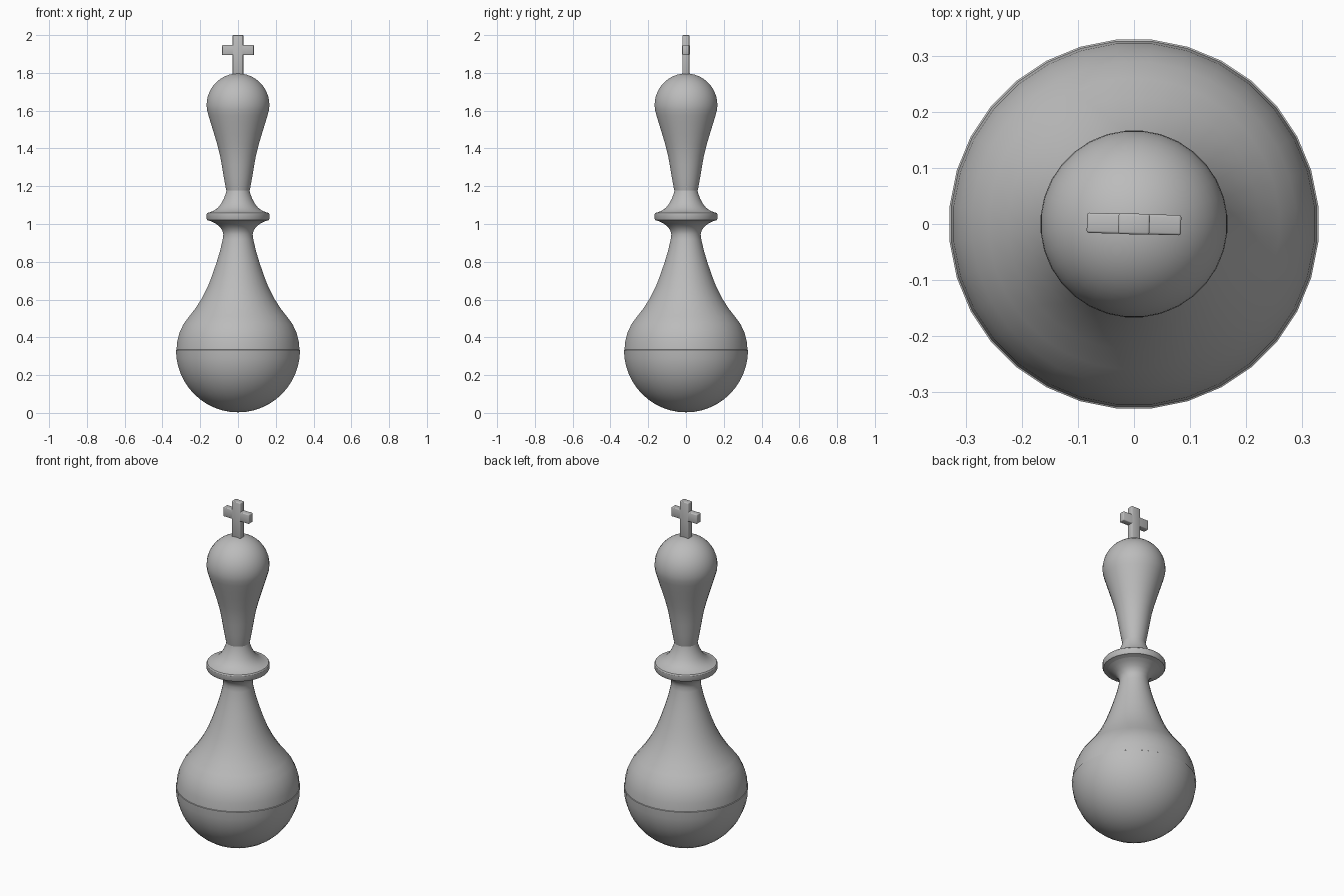
import bpy, bmesh
from math import cos, sin, pi, radians
from mathutils import Matrix

SEGMENTS = 32

if "Cube" in bpy.data.objects:
    bpy.data.objects.remove(bpy.data.objects["Cube"])

grey = bpy.data.materials.new("Plain grey")
grey.use_nodes = True
grey.diffuse_color = (0.5, 0.5, 0.5, 1)
grey.node_tree.nodes["Principled BSDF"].inputs["Base Color"].default_value = (0.5, 0.5, 0.5, 1)


def finish(name, bm, angle=30):
    """Turn a bmesh into a smooth-shaded grey object."""
    bmesh.ops.recalc_face_normals(bm, faces=bm.faces)
    mesh = bpy.data.meshes.new(name)
    bm.to_mesh(mesh)
    bm.free()
    mesh.materials.append(grey)
    obj = bpy.data.objects.new(name, mesh)
    bpy.context.collection.objects.link(obj)
    bpy.ops.object.select_all(action="DESELECT")
    obj.select_set(True)
    bpy.context.view_layer.objects.active = obj
    bpy.ops.object.shade_smooth_by_angle(angle=radians(angle))
    return obj


def lathe(name, profile):
    """Spin a (radius, height) profile around the z axis."""
    bm = bmesh.new()
    verts = [bm.verts.new((r, 0, z)) for r, z in profile]
    edges = [bm.edges.new(pair) for pair in zip(verts, verts[1:])]
    turn = Matrix.Rotation(pi / SEGMENTS, 3, "Z")
    bmesh.ops.rotate(bm, verts=verts, cent=(0, 0, 0), matrix=turn)
    bmesh.ops.spin(bm, geom=verts + edges, cent=(0, 0, 0), axis=(0, 0, 1),
                   angle=2 * pi, steps=SEGMENTS)
    bmesh.ops.remove_doubles(bm, verts=bm.verts, dist=0.0005)
    return finish(name, bm)


def arc(radius, centre, start, end, steps):
    """Profile points on a circle, with angles in degrees above horizontal."""
    angles = [radians(start + (end - start) * i / steps) for i in range(steps + 1)]
    return [(max(radius * cos(a), 0), centre + radius * sin(a)) for a in angles]


# Rounded lower bowl
lathe("base_bowl", arc(0.33, 0.333, -90, 0, 12) + [(0.326, 0.335)])

# Pear-shaped body narrowing to the neck
lathe("body", [(0.327, 0.335), (0.323, 0.38), (0.311, 0.425), (0.29, 0.47),
               (0.26, 0.51), (0.225, 0.555), (0.19, 0.61), (0.16, 0.67),
               (0.135, 0.735), (0.113, 0.8), (0.095, 0.86), (0.081, 0.92),
               (0.078, 0.945), (0.083, 0.965), (0.097, 0.985), (0.12, 1.003),
               (0.14, 1.013)])

# Collar ring with flared upper side
lathe("collar", [(0.078, 0.99), (0.12, 1.005), (0.148, 1.016), (0.163, 1.02),
                 (0.167, 1.027), (0.167, 1.053), (0.163, 1.059), (0.15, 1.062),
                 (0.128, 1.071), (0.107, 1.086), (0.09, 1.107), (0.075, 1.135),
                 (0.064, 1.165), (0.06, 1.185)])

# Tapered stem and round head
lathe("head", [(0.06, 1.17), (0.065, 1.19), (0.076, 1.25), (0.086, 1.31),
               (0.096, 1.365), (0.11, 1.42), (0.128, 1.48), (0.145, 1.535),
               (0.157, 1.575)] + arc(0.167, 1.63, -9, 90, 12))


def bevelled_bar(name, size, height, turn=0):
    """Box with slightly rounded edges."""
    bm = bmesh.new()
    bmesh.ops.create_cube(bm, size=1)
    bmesh.ops.scale(bm, vec=size, verts=bm.verts)
    bmesh.ops.bevel(bm, geom=bm.edges[:], offset=0.004, segments=2,
                    profile=0.5, affect="EDGES")
    obj = finish(name, bm, 50)
    obj.location.z = height
    obj.rotation_euler.z = radians(turn)


# Cross on top
bevelled_bar("cross_upright", (0.056, 0.037, 0.22), 1.89, -1.5)
bevelled_bar("cross_arms", (0.168, 0.036, 0.054), 1.921, -1.5)
